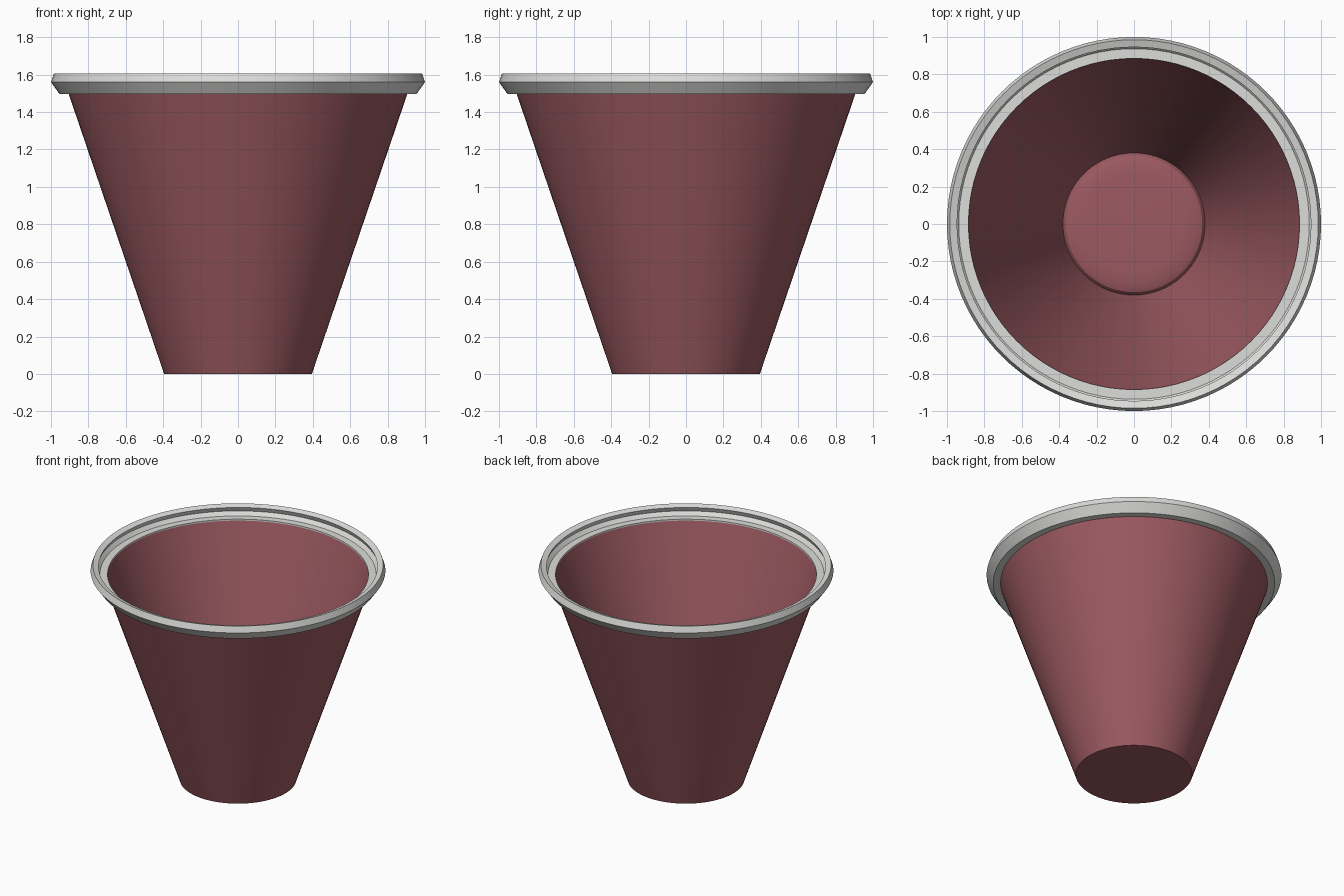
import bpy
import math

SEGMENTS = 96

cube = bpy.data.objects.get("Cube")
if cube:
    bpy.data.objects.remove(cube, do_unlink=True)


def make_material(name, rgb, roughness=0.6):
    mat = bpy.data.materials.new(name)
    mat.use_nodes = True
    colour = (*rgb, 1.0)
    mat.diffuse_color = colour
    bsdf = mat.node_tree.nodes["Principled BSDF"]
    bsdf.inputs["Base Color"].default_value = colour
    bsdf.inputs["Roughness"].default_value = roughness
    return mat


def lathe(name, profile, mat, closed):
    """Turn (radius, height) points around z; radius 0 becomes a pole."""
    verts, faces, rings = [], [], []
    for r, z in profile:
        start = len(verts)
        count = SEGMENTS if r > 0 else 1
        for i in range(count):
            a = 2 * math.pi * i / SEGMENTS
            verts.append((r * math.cos(a), r * math.sin(a), z))
        rings.append([start + i % count for i in range(SEGMENTS)])
    pairs = list(zip(rings, rings[1:]))
    if closed:
        pairs.append((rings[-1], rings[0]))
    for low, high in pairs:
        for i in range(SEGMENTS):
            j = (i + 1) % SEGMENTS
            quad = [low[i], low[j], high[j], high[i]]
            faces.append(list(dict.fromkeys(quad)))
    mesh = bpy.data.meshes.new(name)
    mesh.from_pydata(verts, [], faces)
    mesh.materials.append(mat)
    obj = bpy.data.objects.new(name, mesh)
    bpy.context.collection.objects.link(obj)
    bpy.ops.object.select_all(action="DESELECT")
    obj.select_set(True)
    bpy.context.view_layer.objects.active = obj
    bpy.ops.object.shade_smooth_by_angle(angle=math.radians(30))
    return obj


red = make_material("dusty red", (0.33, 0.102, 0.12))
grey = make_material("light grey", (0.72, 0.72, 0.71))

# Tapered cup: underside, outer wall, inner wall, softly raised floor
lathe("cup_body", [
    (0, 0), (0.395, 0), (0.915, 1.525), (0.886, 1.525),
    (0.38, 0.035), (0.365, 0.055), (0.34, 0.065), (0.27, 0.07), (0, 0.07),
], red, closed=False)

# Flared rim: thin angled collar with a flat inner ledge
lathe("cup_rim", [
    (0.885, 1.497), (0.955, 1.497), (1.0, 1.56), (0.985, 1.605),
    (0.946, 1.592), (0.96, 1.56), (0.937, 1.533), (0.885, 1.533),
], grey, closed=True)
